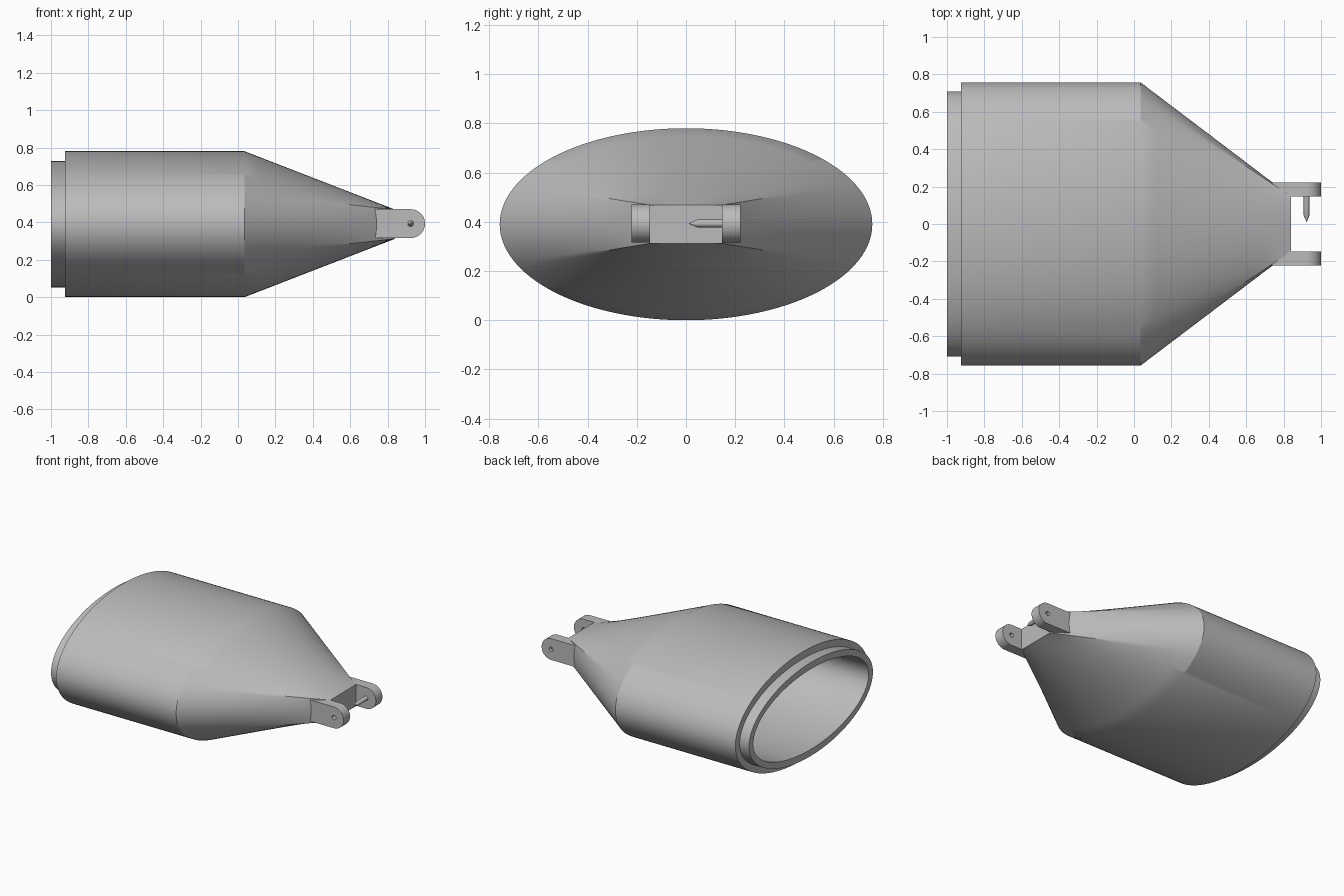
import bpy, bmesh, math
from math import sin, cos, pi, radians

if "Cube" in bpy.data.objects:
    bpy.data.objects.remove(bpy.data.objects["Cube"])

metal = bpy.data.materials.new("grey_metal")
metal.use_nodes = True
GREY = (0.5, 0.5, 0.5, 1)
metal.diffuse_color = GREY
metal.node_tree.nodes["Principled BSDF"].inputs["Base Color"].default_value = GREY

MID_Z = 0.39
SIDE = radians(25)      # half arc of the oval that feeds each narrow side of the nose
PIN_X = 0.923
LUG_R = 0.077


def finish(name, bm, angle=30):
    bmesh.ops.recalc_face_normals(bm, faces=bm.faces)
    mesh = bpy.data.meshes.new(name)
    bm.to_mesh(mesh)
    bm.free()
    obj = bpy.data.objects.new(name, mesh)
    bpy.context.collection.objects.link(obj)
    mesh.materials.append(metal)
    bpy.ops.object.select_all(action='DESELECT')
    obj.select_set(True)
    bpy.context.view_layer.objects.active = obj
    bpy.ops.object.shade_smooth_by_angle(angle=radians(angle))
    return obj


def loft(bm, rings, cap_start=True, cap_end=True):
    loops = [[bm.verts.new(p) for p in ring] for ring in rings]
    for a, b in zip(loops, loops[1:]):
        for i in range(len(a)):
            j = (i + 1) % len(a)
            bm.faces.new((a[i], a[j], b[j], b[i]))
    if cap_start:
        bm.faces.new(loops[0])
    if cap_end:
        bm.faces.new(loops[-1])


# Oval angles, split so that four of them land on the nose corners
def arc(start, end, n):
    return [(start + (end - start) * i / n, i / n) for i in range(n)]


SECTORS = [arc(-SIDE, SIDE, 24), arc(SIDE, pi - SIDE, 48),
           arc(pi - SIDE, pi + SIDE, 24), arc(pi + SIDE, 2 * pi - SIDE, 48)]
CORNERS = [(1, -1), (1, 1), (-1, 1), (-1, -1)]


def oval(x, ry, rz):
    return [(x, ry * cos(t), MID_Z + rz * sin(t)) for s in SECTORS for t, f in s]


def rectangle(x, hy, hz):
    ring = []
    for k, s in enumerate(SECTORS):
        (y0, z0), (y1, z1) = CORNERS[k], CORNERS[(k + 1) % 4]
        ring += [(x, hy * (y0 + (y1 - y0) * f), MID_Z + hz * (z0 + (z1 - z0) * f))
                 for t, f in s]
    return ring


def blend(a, b, steps):
    return [[tuple(u + (v - u) * i / steps for u, v in zip(p, q)) for p, q in zip(a, b)]
            for i in range(steps + 1)]


# Hollow oval body: cavity, stepped lip, outer wall and tapering nose
cavity = blend(rectangle(0.65, 0.2, 0.07), oval(0.02, 0.66, 0.29), 8)
nose = blend(oval(0.035, 0.757, 0.39), rectangle(0.84, 0.147, 0.078), 10)
wall = [oval(-1, 0.66, 0.29), oval(-1, 0.708, 0.338),
        oval(-0.925, 0.708, 0.338), oval(-0.925, 0.757, 0.39)]
bm = bmesh.new()
loft(bm, cavity + wall + nose)
finish("body_shell", bm, 25)


# Cylinder along y, with an optional pointed end
def rod(name, stations):
    bm = bmesh.new()
    loft(bm, [[(PIN_X + r * cos(2 * pi * i / 24), y, MID_Z + 0.003 + r * sin(2 * pi * i / 24))
               for i in range(24)] for y, r in stations])
    return finish(name, bm)


cutter = rod("pin_hole_cutter", [(-0.4, 0.016), (0.4, 0.016)])
cutter.hide_render = True
cutter.hide_set(True)
cutter.display_type = 'WIRE'


# Rounded fork lugs with pin holes
def lug(name, y0, y1):
    z = MID_Z + 0.003
    outline = [(0.68, z - LUG_R)]
    outline += [(PIN_X + LUG_R * cos(a), z + LUG_R * sin(a))
                for a in (pi * (i / 24 - 0.5) for i in range(25))]
    outline += [(0.68, z + LUG_R)]
    bm = bmesh.new()
    loft(bm, [[(x, y, zz) for x, zz in outline] for y in (y0, y1)])
    obj = finish(name, bm)
    hole = obj.modifiers.new("pin_hole", 'BOOLEAN')
    hole.operation = 'DIFFERENCE'
    hole.solver = 'EXACT'
    hole.object = cutter


lug("right_fork_lug", -0.222, -0.147)
lug("left_fork_lug", 0.147, 0.222)

# Pointed pin in the fork
rod("fork_pin", [(0.2, 0.0155), (0.045, 0.0155), (0.012, 0.001)])
